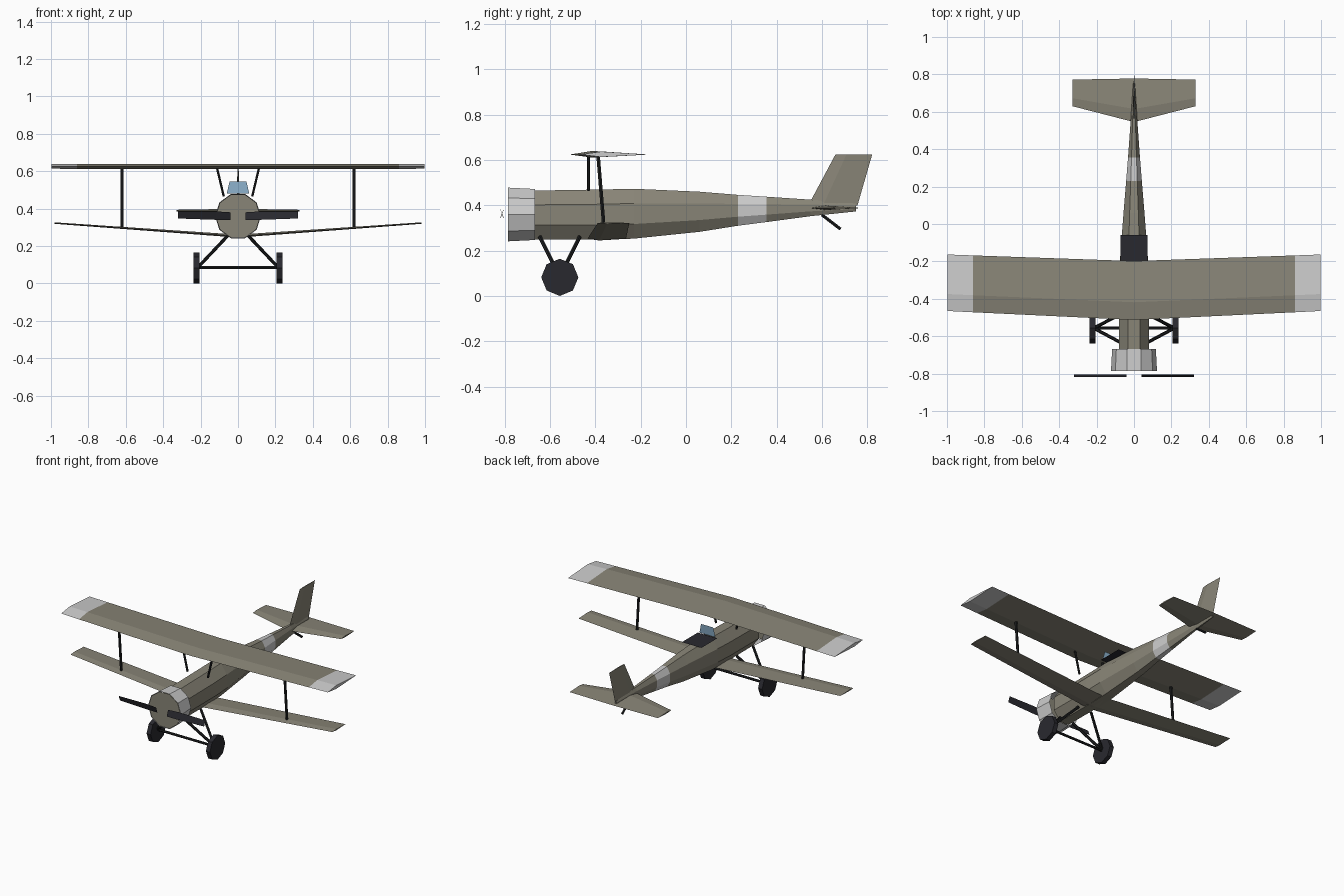
import bpy, math
from mathutils import Vector

if "Cube" in bpy.data.objects:
    bpy.data.objects.remove(bpy.data.objects["Cube"])


def material(name, rgb):
    m = bpy.data.materials.new(name)
    m.diffuse_color = (*rgb, 1)
    m.use_nodes = True
    m.node_tree.nodes["Principled BSDF"].inputs["Base Color"].default_value = m.diffuse_color
    return m


OLIVE = material("olive_fabric", (0.25, 0.235, 0.185))
DARK = material("dark", (0.022, 0.022, 0.028))
BLACK = material("black_wood", (0.012, 0.013, 0.014))
GLASS = material("glass", (0.25, 0.42, 0.58))
PALE = material("pale_paint", (0.6, 0.6, 0.6))


def make(name, verts, faces, mat):
    me = bpy.data.meshes.new(name)
    me.from_pydata([tuple(v) for v in verts], [], faces)
    me.materials.append(mat)
    ob = bpy.data.objects.new(name, me)
    bpy.context.collection.objects.link(ob)
    return ob


def loft(name, rings, mat, caps=True):
    """Skin a list of equal-length rings."""
    n = len(rings[0])
    verts = [v for r in rings for v in r]
    faces = [(i * n + j, (i + 1) * n + j, (i + 1) * n + (j + 1) % n, i * n + (j + 1) % n)
             for i in range(len(rings) - 1) for j in range(n)]
    if caps:
        faces += [tuple(range(n)), tuple(reversed(range(len(verts) - n, len(verts))))]
    return make(name, verts, faces, mat)


def ring(y, top, bottom, half_width, n=8):
    """Faceted cross-section with a flat on top."""
    c, h = (top + bottom) / 2, (top - bottom) / 2
    k = 1 / math.cos(math.pi / n)
    return [(half_width * k * math.sin((i + .5) * 2 * math.pi / n), y,
             c + h * k * math.cos((i + .5) * 2 * math.pi / n)) for i in range(n)]


def foil(span, lead, trail, z, thick):
    """Diamond-like airfoil section at one span position."""
    crest = lead + 0.3 * (trail - lead)
    return [(span, lead, z), (span, crest, z + thick * .55),
            (span, trail, z), (span, crest, z - thick * .45)]


def strut(name, a, b, r=0.008, n=6):
    a, b = Vector(a), Vector(b)
    q = (b - a).to_track_quat('Z', 'Y')
    circle = [Vector((r * math.cos(i * 2 * math.pi / n), r * math.sin(i * 2 * math.pi / n), 0)) for i in range(n)]
    loft(name, [[p + q @ c for c in circle] for p in (a, b)], BLACK)


# Fuselage, split around the pale rear band
nose = [(-.667, .465, .25, .08), (-.36, .47, .248, .08), (-.23, .473, .253, .078),
        (.06, .46, .283, .056), (.23, .446, .31, .042)]
band = [nose[-1], (.355, .438, .326, .032)]
tail = [band[-1], (.55, .425, .352, .018), (.75, .408, .373, .005)]
for name, part, mat in (("fuselage", nose, OLIVE), ("fuselage_band", band, PALE), ("rear_fuselage", tail, OLIVE)):
    loft(name, [ring(*s) for s in part], mat)

# Engine cowl with front plate
loft("cowl", [ring(-.786, .478, .241, .117, 10), ring(-.667, .472, .247, .111, 10)], PALE, False)
make("cowl_front", ring(-.784, .475, .244, .114, 10), [tuple(range(10))], OLIVE)

# Upper wing and pale tips
tip, edge, root = (.998, -.465, -.163, .624, .024), (.86, -.472, -.168, .624, .026), (0, -.513, -.198, .624, .028)
mirror = lambda s: (-s[0], *s[1:])
loft("upper_wing", [foil(*s) for s in (mirror(edge), root, edge)], OLIVE)
loft("upper_wing_tip_right", [foil(*s) for s in (edge, tip)], PALE)
loft("upper_wing_tip_left", [foil(*s) for s in (mirror(tip), mirror(edge))], PALE)

# Lower wing with dihedral
tip, root = (.98, -.39, -.25, .322, .008), (0, -.435, -.265, .252, .016)
loft("lower_wing", [foil(*s) for s in (mirror(tip), root, tip)], OLIVE)

# Tailplane
tip, root = (.33, .63, .772, .388, .01), (0, .545, .778, .388, .02)
loft("tailplane", [foil(*s) for s in (mirror(tip), root, tip)], OLIVE)

# Fin and rudder: foil sections turned upright
fin = [[(z, y, x) for x, y, z in foil(*s)] for s in ((.40, .54, .757, 0, .018), (.625, .66, .822, 0, .006))]
loft("fin", fin, OLIVE)

# Cockpit opening and windscreen
make("cockpit", [(-.073, -.06, .477), (.073, -.06, .477), (.073, -.23, .477), (-.073, -.23, .477)],
     [(3, 2, 1, 0)], DARK)
make("windscreen", [(-.06, -.23, .48), (.06, -.23, .48), (.045, -.225, .545), (-.045, -.225, .545)],
     [(0, 1, 2, 3)], GLASS)

# Struts, undercarriage and wheels on both sides
for side, s in (("right", 1), ("left", -1)):
    strut("wing_strut_" + side, (s * .62, -.362, .30), (s * .62, -.388, .62), .009)
    strut("cabane_strut_" + side, (s * .076, -.43, .465), (s * .113, -.43, .62), .007)
    for end, y in (("front", -.645), ("rear", -.47)):
        strut(f"{end}_gear_leg_{side}", (s * .05, y, .26), (s * .215, -.557, .085), .009)
    wheel = [[(s * x, -.557 + .082 * math.sin(i * math.pi / 4), .082 + .082 * math.cos(i * math.pi / 4))
              for i in range(8)] for x in (.207, .237)]
    loft("wheel_" + side, wheel, DARK)
    # Pitched propeller blade
    blade = [(s * x, y, z) for x, lo, hi in ((.04, .34, .38), (.12, .34, .385), (.32, .347, .383))
             for y, z in ((-.812 - s * .007, lo), (-.812 + s * .007, hi))]
    make("propeller_blade_" + side, blade, [(0, 2, 3, 1), (2, 4, 5, 3)], DARK)
strut("axle", (-.215, -.557, .085), (.215, -.557, .085), .008)
strut("tail_skid", (.60, .0, 0)[1:2] + (.60, .358), (0, .682, .295), .008)
